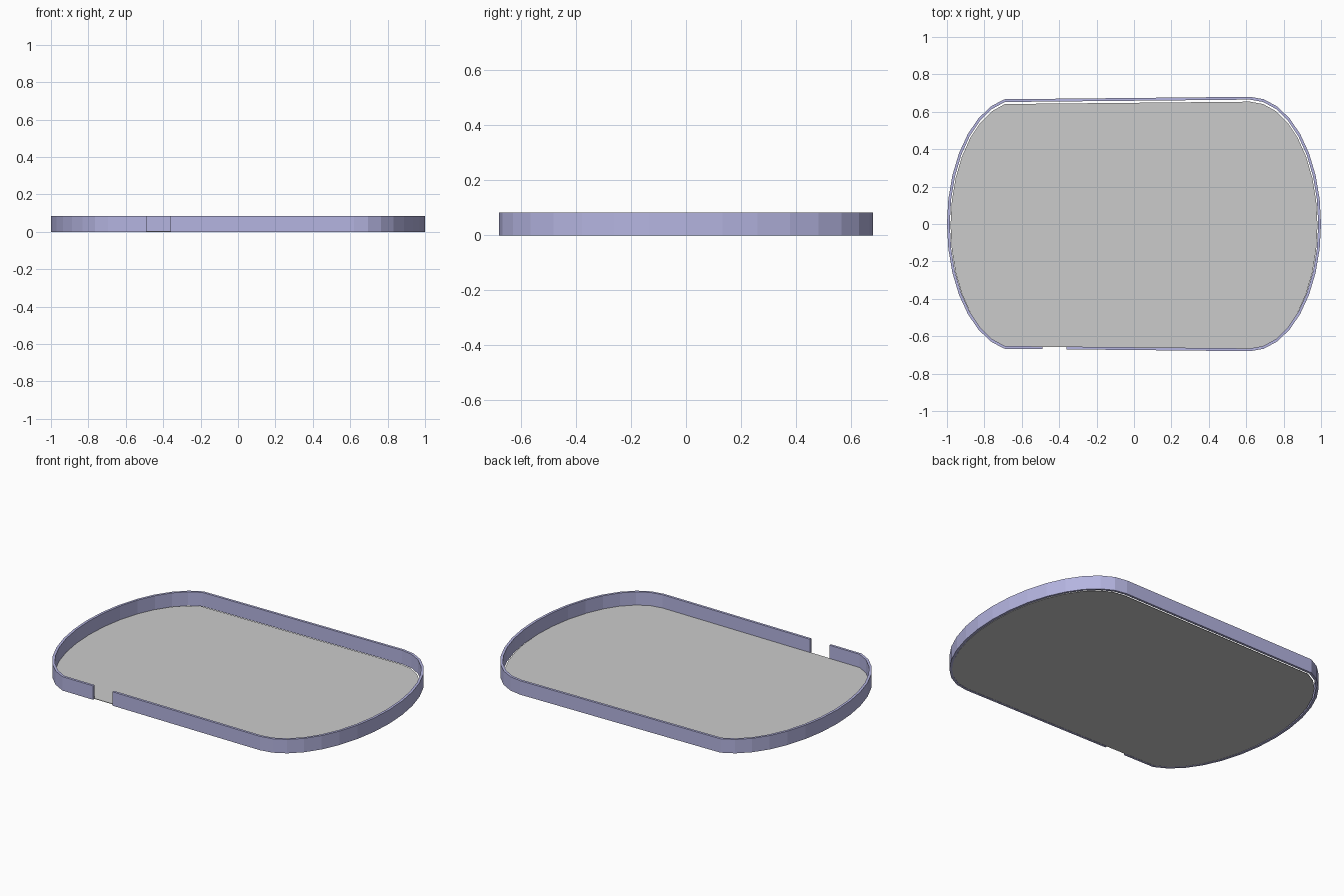
import bpy, bmesh, math

if "Cube" in bpy.data.objects:
    bpy.data.objects.remove(bpy.data.objects["Cube"])

def material(name, color):
    m = bpy.data.materials.new(name)
    m.diffuse_color = (*color, 1)
    m.use_nodes = True
    m.node_tree.nodes["Principled BSDF"].inputs["Base Color"].default_value = m.diffuse_color
    return m

def finish(name, bm, mat):
    bmesh.ops.recalc_face_normals(bm, faces=bm.faces)
    me = bpy.data.meshes.new(name)
    bm.to_mesh(me)
    bm.free()
    me.materials.append(mat)
    ob = bpy.data.objects.new(name, me)
    bpy.context.collection.objects.link(ob)
    return ob

def outline(inset, dy=0.0):
    """Rink outline: elliptical ends in 11.25 degree steps, left end one step shorter."""
    a, b, c = 0.38 - inset, 0.68 - inset, 0.62
    step = math.pi / 16
    right = [(c + a * math.cos(k * step), b * math.sin(k * step) + dy) for k in range(-8, 9)]
    left = [(-c - a * math.cos(k * step), b * math.sin(k * step) + dy) for k in range(7, -8, -1)]
    return right, left

wall_mat = material("lavender wall", (0.46, 0.46, 0.75))
floor_mat = material("light grey floor", (0.60, 0.60, 0.60))
T, H = 0.015, 0.083

def path(inset):
    right, left = outline(inset)
    (x0, y0), (x1, y1) = left[-1], right[0]
    at = lambda x: (x, y0 + (y1 - y0) * (x - x0) / (x1 - x0))
    # open run starting and ending at the gateway
    return [at(-0.36)] + right + left + [at(-0.49)]

# Boundary wall with an open gateway in the front
bm = bmesh.new()
rings = []
for (ox, oy), (ix, iy) in zip(path(0), path(T)):
    rings.append([bm.verts.new(p) for p in
                  ((ox, oy, 0), (ox, oy, H), (ix, iy, H), (ix, iy, 0))])
for r, s in zip(rings, rings[1:]):
    for i in range(4):
        j = (i + 1) % 4
        bm.faces.new((r[i], r[j], s[j], s[i]))
bm.faces.new(rings[0])
bm.faces.new(rings[-1][::-1])
finish("boundary_wall", bm, wall_mat)

# Thin floor sheet, shifted slightly toward the front
bm = bmesh.new()
right, left = outline(0.019, -0.007)
base = bm.faces.new([bm.verts.new((x, y, 0.001)) for x, y in right + left])
top = bmesh.ops.extrude_face_region(bm, geom=[base])
bmesh.ops.translate(bm, vec=(0, 0, 0.003),
                    verts=[v for v in top["geom"] if isinstance(v, bmesh.types.BMVert)])
finish("floor", bm, floor_mat)
